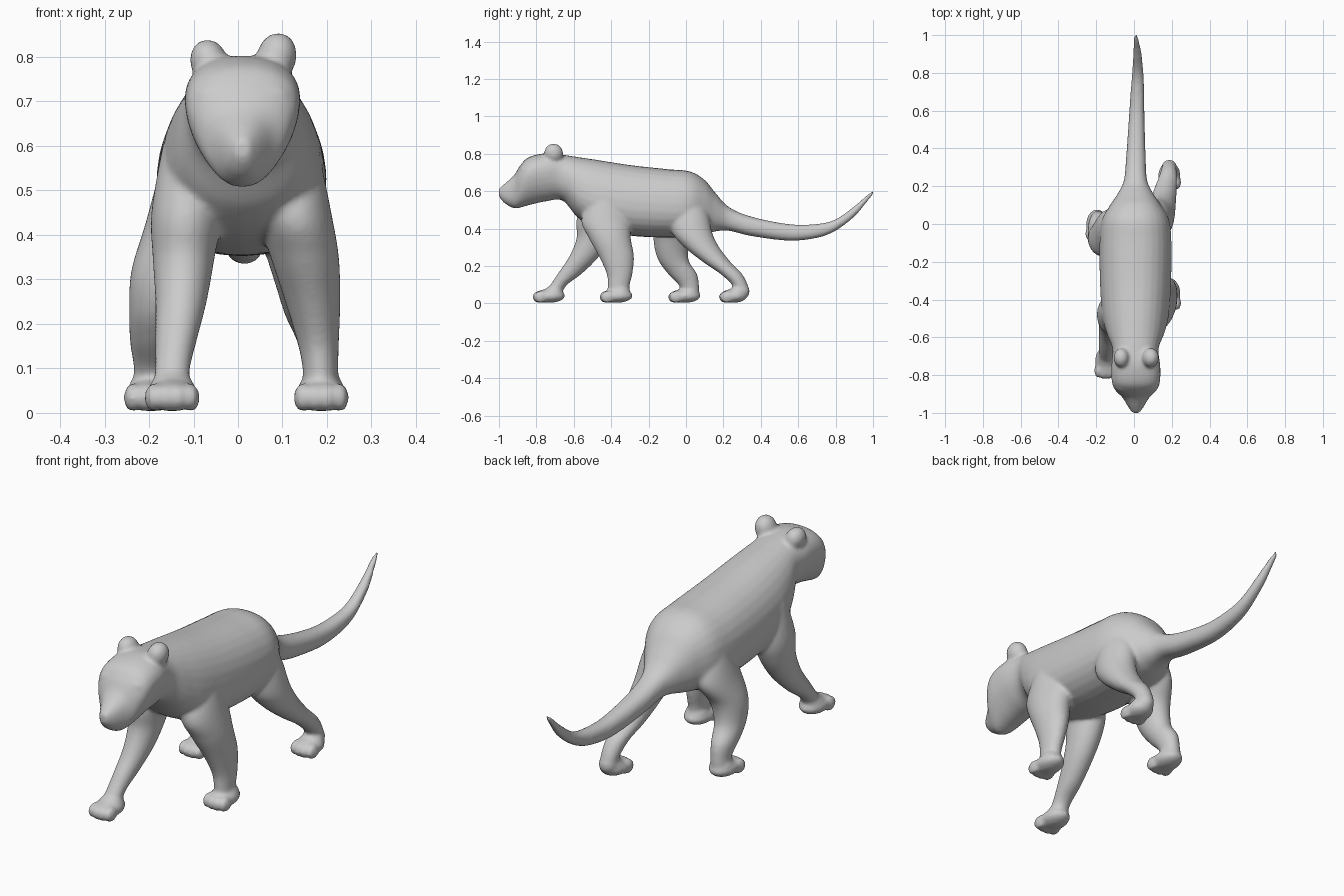
import bpy, bmesh, math
from mathutils import Matrix, Vector

bm = bmesh.new()


def spline(rows, steps=6):
    """Catmull-Rom interpolation through rows of numbers."""
    rows = [Vector(r) for r in rows]
    out = []
    for i in range(len(rows) - 1):
        a, b, c = rows[max(i - 1, 0)], rows[i], rows[i + 1]
        d = rows[min(i + 2, len(rows) - 1)]
        for s in range(steps):
            t = s / steps
            out.append(0.5 * (2 * b + (c - a) * t + (2 * a - 5 * b + 4 * c - d) * t * t
                              + (3 * b - a - 3 * c + d) * t ** 3))
    return out + [rows[-1]]


def loft(rows, along, power=2.0, n=28):
    """Rows: position, low, high (second axis), x centre, half width, egg factor."""
    rings = []
    for p, lo, hi, xc, hw, egg in spline(rows):
        ring = []
        for i in range(n):
            a = math.tau * i / n
            c, s = math.cos(a), math.sin(a)
            c = math.copysign(abs(c) ** (2 / power), c)
            s = math.copysign(abs(s) ** (2 / power), s)
            x = xc + hw * c * (1 + egg * s)
            q = (lo + hi) / 2 + (hi - lo) / 2 * s
            ring.append(bm.verts.new((x, p, q) if along == 'Y' else (x, q, p)))
        rings.append(ring)
    for r0, r1 in zip(rings, rings[1:]):
        for i in range(n):
            j = (i + 1) % n
            bm.faces.new((r0[i], r0[j], r1[j], r1[i]))
    bm.faces.new(rings[0])
    bm.faces.new(rings[-1])


def blob(x, y, z, rx, ry, rz, tilt=0.0):
    m = (Matrix.Translation((x, y, z)) @ Matrix.Rotation(tilt, 4, 'Y')
         @ Matrix.Diagonal((rx, ry, rz, 1)))
    for v in bmesh.ops.create_uvsphere(bm, u_segments=24, v_segments=16, radius=1, matrix=m)['verts']:
        v.co.z = max(v.co.z, 0.004)  # flat soles


# Nose, head, neck, trunk and tail in one sweep
loft([(-1.0, .57, .615, .01, .018, 0), (-.97, .535, .64, .01, .04, 0),
      (-.92, .508, .685, .01, .07, .05), (-.885, .512, .74, .01, .103, .2),
      (-.84, .525, .782, .01, .122, .25), (-.75, .545, .803, .01, .126, .2),
      (-.66, .55, .795, .008, .122, .05), (-.58, .46, .783, .008, .152, -.05),
      (-.48, .40, .768, .008, .176, -.1), (-.3, .362, .74, .008, .188, -.08),
      (-.1, .352, .718, .008, .19, -.06), (.02, .36, .706, .008, .178, -.05),
      (.1, .37, .66, .008, .135, 0), (.16, .385, .588, .008, .095, 0),
      (.23, .388, .515, .008, .062, 0), (.35, .36, .464, .01, .052, 0),
      (.55, .335, .424, .014, .042, 0), (.7, .35, .425, .018, .036, 0),
      (.8, .388, .45, .02, .03, 0), (.9, .463, .52, .018, .023, 0),
      (.96, .533, .573, .013, .016, 0), (1.0, .583, .603, .01, .01, 0)], 'Y', 2.25)

# Legs in mid-stride: height, front edge, back edge, x centre, half width
legs = {
    'front_left': [(.05, -.765, -.665, -.15, .04), (.1, -.725, -.635, -.147, .04),
                   (.16, -.685, -.555, -.14, .047), (.25, -.625, -.465, -.128, .058),
                   (.35, -.585, -.40, -.122, .07), (.45, -.585, -.37, -.115, .08),
                   (.6, -.54, -.40, -.1, .07)],
    'front_right': [(.05, -.42, -.305, .185, .04), (.1, -.418, -.3, .185, .04),
                    (.16, -.425, -.286, .18, .047), (.25, -.465, -.278, .168, .062),
                    (.35, -.52, -.295, .15, .077), (.45, -.56, -.3, .127, .083),
                    (.6, -.5, -.36, .11, .07)],
    'hind_left': [(.05, -.02, .072, -.195, .04), (.1, -.04, .07, -.192, .042),
                  (.16, -.098, .058, -.19, .053), (.23, -.148, .015, -.182, .063),
                  (.32, -.172, .02, -.165, .075), (.43, -.17, .08, -.127, .08),
                  (.57, -.1, .04, -.1, .07)],
    'hind_right': [(.05, .255, .337, .185, .038), (.1, .245, .33, .185, .04),
                   (.16, .18, .298, .18, .048), (.22, .092, .24, .165, .06),
                   (.3, -.008, .178, .15, .07), (.38, -.075, .14, .133, .078),
                   (.48, -.09, .12, .11, .08), (.6, -.06, .07, .09, .065)],
}
for rows in legs.values():
    loft([r + (0,) for r in rows], 'Z')

# Paws: x, y centre, half length, height of pad centre; four toes at the front
for x, y, length in [(-.148, -.735, .09), (.187, -.375, .092),
                     (-.195, -.01, .09), (.187, .25, .078)]:
    blob(x, y + .005, .04, .06, length * .93, .037)
    blob(x, y + .025, .053, .052, length * .6, .04)
    for k in (-1.5, -.5, .5, 1.5):
        blob(x + k * .028, y - length + .036 + abs(k) * .008, .034, .02, .037, .033)
blob(.187, .295, .065, .042, .046, .046)  # raised heel

# Ears, eyes and brows
blob(-.066, -.708, .79, .042, .052, .05, -.2)
blob(.087, -.708, .8, .045, .052, .055, .2)
for s in (-1, 1):
    blob(.01 + s * .078, -.874, .678, .022, .022, .02)
    blob(.01 + s * .07, -.862, .722, .04, .025, .016, s * .25)

# Fuse all volumes into one smooth skin
bmesh.ops.recalc_face_normals(bm, faces=bm.faces)
mesh = bpy.data.meshes.new('walking_big_cat')
bm.to_mesh(mesh)
bm.free()
cat = bpy.data.objects.new('walking_big_cat', mesh)
bpy.context.collection.objects.link(cat)
skin = cat.modifiers.new('fuse', 'REMESH')
skin.mode = 'VOXEL'
skin.voxel_size = 0.008
skin.use_smooth_shade = True
soft = cat.modifiers.new('soften', 'SMOOTH')
soft.factor = 0.5
soft.iterations = 10
